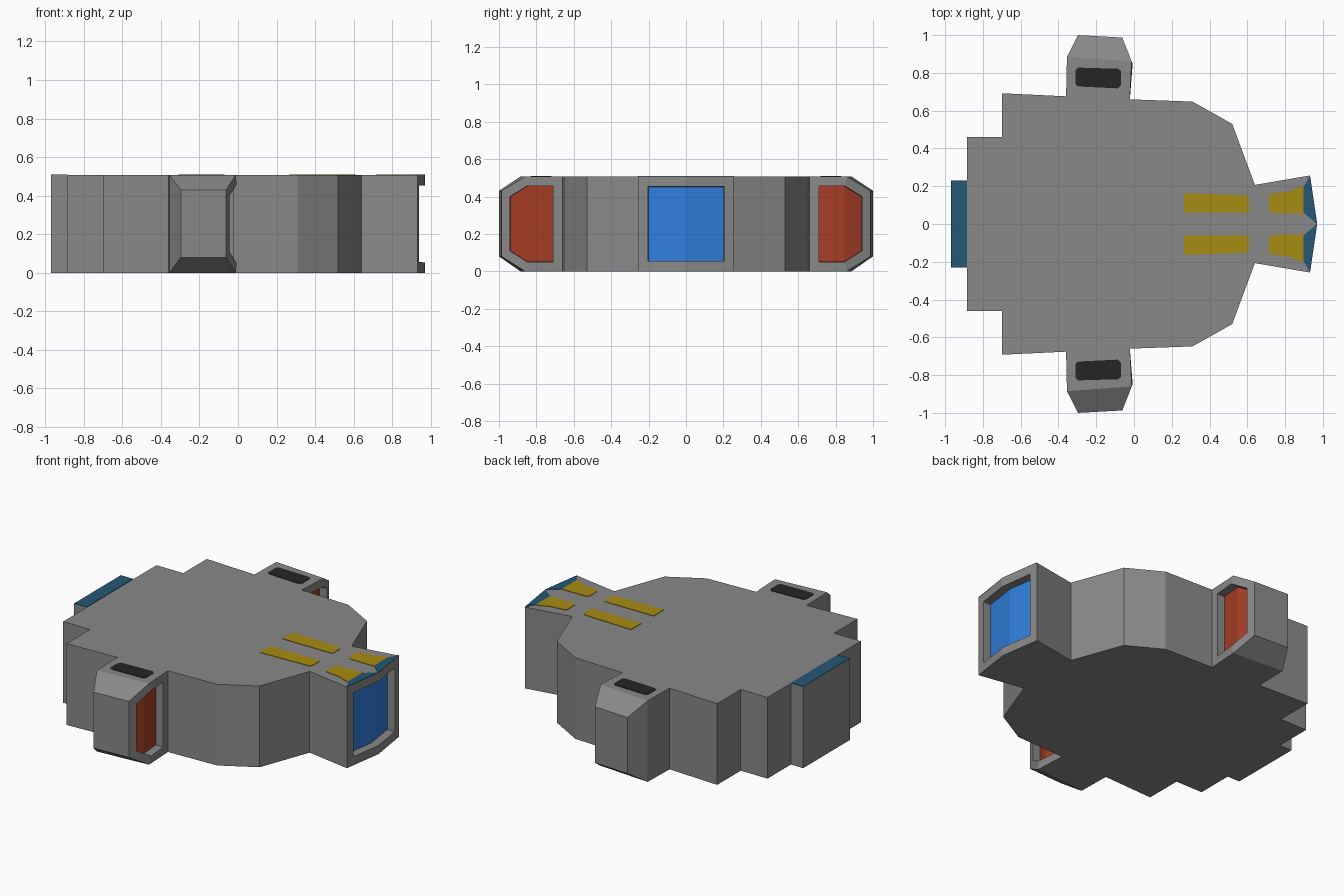
import bpy, bmesh
from mathutils import Vector

if "Cube" in bpy.data.objects:
    bpy.data.objects.remove(bpy.data.objects["Cube"])

H = 0.507        # hull height; painted plates add 0.003


def material(name, rgb):
    m = bpy.data.materials.new(name)
    m.diffuse_color = (*rgb, 1)
    m.use_nodes = True
    m.node_tree.nodes["Principled BSDF"].inputs["Base Color"].default_value = m.diffuse_color
    return m


GREY = material("hull_grey", (0.25, 0.25, 0.25))
BLUE = material("bright_blue", (0.03, 0.21, 0.72))
TEAL = material("dark_teal", (0.019, 0.097, 0.18))
RED = material("rust_red", (0.38, 0.047, 0.019))
YELLOW = material("mustard", (0.39, 0.26, 0.006))
BLACK = material("black", (0.018, 0.018, 0.018))


def finish(bm, name, mats):
    mesh = bpy.data.meshes.new(name)
    bm.to_mesh(mesh)
    bm.free()
    for m in mats:
        mesh.materials.append(m)
    ob = bpy.data.objects.new(name, mesh)
    bpy.context.collection.objects.link(ob)
    return ob


def prism(outline, z0, z1):
    """Closed vertical prism over a flat outline."""
    bm = bmesh.new()
    lo = [bm.verts.new((x, y, z0)) for x, y in outline]
    hi = [bm.verts.new((x, y, z1)) for x, y in outline]
    bm.faces.new(lo[::-1])
    bm.faces.new(hi)
    n = len(lo)
    for i in range(n):
        j = (i + 1) % n
        bm.faces.new((lo[i], lo[j], hi[j], hi[i]))
    bmesh.ops.recalc_face_normals(bm, faces=bm.faces)
    return bm


def recess(bm, faces, border, depth):
    """Frame the faces, push them back along -x and give them the second material."""
    bmesh.ops.inset_region(bm, faces=faces, thickness=border, use_even_offset=True)
    bmesh.ops.inset_region(bm, faces=faces, thickness=0.002, use_even_offset=True)
    verts = list({v for f in faces for v in f.verts})
    bmesh.ops.translate(bm, verts=verts, vec=Vector((-depth, 0, 0)))
    for f in faces:
        f.material_index = 1


# Hull with the flared nose, mirrored across y
half = [(-0.97, 0.23), (-0.885, 0.23), (-0.885, 0.46), (-0.70, 0.46),
        (-0.70, 0.692), (-0.02, 0.66), (0.31, 0.648), (0.52, 0.53),
        (0.64, 0.207), (0.932, 0.257)]
hull = prism(half + [(0.97, 0)] + [(x, -y) for x, y in reversed(half)], 0, H)
hull.normal_update()
nose = [f for f in hull.faces
        if f.normal.x > 0.9 and f.calc_center_median().x > 0.9]
recess(hull, nose, 0.054, 0.05)
finish(hull, "hull", [GREY, BLUE])


# Side pods: rectangular rings stepping outward, tapered at the end
def pod(side, name):
    rings = [(0.66, 0.66, -0.36, -0.022, 0, H),
             (0.885, 0.86, -0.355, -0.012, 0, H),
             (1.0, 0.987, -0.297, -0.062, 0.08, 0.43)]
    bm = bmesh.new()
    loops = []
    for yb, yf, x0, x1, z0, z1 in rings:
        pts = [(x0, yb, z0), (x1, yf, z0), (x1, yf, z1), (x0, yb, z1)]
        loops.append([bm.verts.new((x, y * side, z)) for x, y, z in pts])
    bm.faces.new(loops[0])
    bm.faces.new(loops[-1])
    for a, b in zip(loops, loops[1:]):
        for i in range(4):
            j = (i + 1) % 4
            bm.faces.new((a[i], a[j], b[j], b[i]))
    bmesh.ops.recalc_face_normals(bm, faces=bm.faces)
    bm.normal_update()
    front = [f for f in bm.faces if f.normal.x > 0.7]
    recess(bm, front, 0.05, 0.05)
    finish(bm, name, [GREY, RED])


# Painted plates on the top face
def plate(name, outline, mat):
    finish(prism(outline, H - 0.003, H + 0.003), name, [mat])


stripe = [(0.265, 0.06), (0.605, 0.06), (0.61, 0.075), (0.61, 0.135),
          (0.595, 0.152), (0.265, 0.163)]
nose_patch = [(0.715, 0.075), (0.73, 0.058), (0.897, 0.055), (0.897, 0.2),
              (0.86, 0.192), (0.83, 0.173), (0.73, 0.162), (0.715, 0.15)]
nose_edge = [(0.97, 0), (0.932, 0.257), (0.897, 0.195), (0.897, 0.06)]
vent = [(-0.31, 0.74), (-0.295, 0.728), (-0.085, 0.718), (-0.07, 0.735),
        (-0.07, 0.81), (-0.085, 0.822), (-0.295, 0.828), (-0.31, 0.815)]

for s, tag in ((1, "left"), (-1, "right")):
    pod(s, f"{tag}_pod")
    for name, shape, mat in (("stripe", stripe, YELLOW),
                             ("nose_patch", nose_patch, YELLOW),
                             ("nose_edge", nose_edge, TEAL),
                             ("pod_vent", vent, BLACK)):
        plate(f"{tag}_{name}", [(x, y * s) for x, y in shape], mat)

plate("tail_panel", [(-0.97, -0.23), (-0.885, -0.23), (-0.885, 0.23), (-0.97, 0.23)], TEAL)
